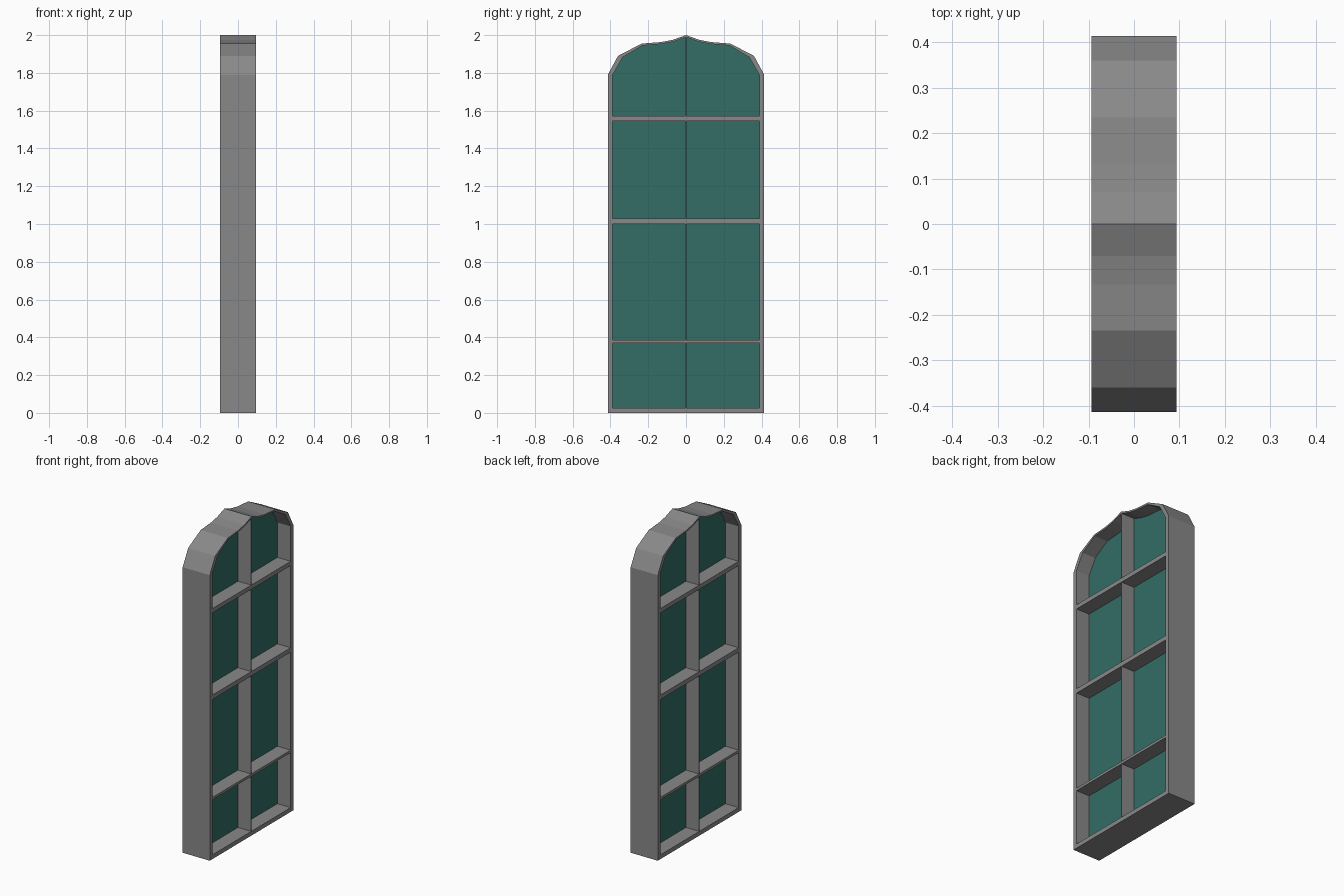
import bpy, bmesh

if "Cube" in bpy.data.objects:
    bpy.data.objects.remove(bpy.data.objects["Cube"])

D = 0.094  # half depth of the frame


def material(name, rgb):
    m = bpy.data.materials.new(name)
    m.diffuse_color = (*rgb, 1)
    m.use_nodes = True
    m.node_tree.nodes["Principled BSDF"].inputs["Base Color"].default_value = m.diffuse_color
    return m


grey = material("grey frame", (0.25, 0.25, 0.25))
teal = material("teal glass", (0.033, 0.155, 0.137))


def finish(name, bm, mat):
    bmesh.ops.recalc_face_normals(bm, faces=bm.faces)
    me = bpy.data.meshes.new(name)
    bm.to_mesh(me)
    bm.free()
    me.materials.append(mat)
    ob = bpy.data.objects.new(name, me)
    bpy.context.collection.objects.link(ob)
    return ob


def mirrored(half):
    """Close a right-half outline (bottom to apex) across y = 0."""
    return half + [(-y, z) for y, z in reversed(half) if y > 0]


def box(name, y0, y1, z0, z1, hx, mat):
    bm = bmesh.new()
    bmesh.ops.create_cube(bm, size=1)
    for v in bm.verts:
        v.co = (v.co.x * 2 * hx, (y0 + y1) / 2 + v.co.y * (y1 - y0),
                (z0 + z1) / 2 + v.co.z * (z1 - z0))
    return finish(name, bm, mat)


outer = mirrored([(0.414, 0), (0.414, 1.79), (0.36, 1.89), (0.235, 1.955),
                  (0.133, 1.963), (0.07, 1.975), (0, 2.0)])
inner = mirrored([(0.388, 0.027), (0.388, 1.79), (0.335, 1.883), (0.23, 1.945),
                  (0.131, 1.953), (0.067, 1.965), (0, 1.989)])

# Outer frame: a ring between the two outlines, on both faces
bm = bmesh.new()
rings = [[bm.verts.new((x, y, z)) for y, z in loop]
         for loop, x in ((outer, D), (inner, D), (inner, -D), (outer, -D))]
n = len(outer)
for k in range(4):
    a, b = rings[k], rings[(k + 1) % 4]
    for i in range(n):
        j = (i + 1) % n
        bm.faces.new((a[i], a[j], b[j], b[i]))
finish("window_frame", bm, grey)

# Glass pane in the middle of the depth
bm = bmesh.new()
face = bm.faces.new([bm.verts.new((-0.002, y, z)) for y, z in inner])
ext = bmesh.ops.extrude_face_region(bm, geom=[face], use_keep_orig=True)
for v in ext["geom"]:
    if isinstance(v, bmesh.types.BMVert):
        v.co.x = 0.002
bmesh.ops.triangulate(bm, faces=[f for f in bm.faces if len(f.verts) > 4])
finish("glass_pane", bm, teal)

# Crossbars and the thin centre bar
for i, (z0, z1) in enumerate(((0.371, 0.387), (1.001, 1.029), (1.544, 1.571))):
    box(f"crossbar_{i + 1}", -0.388, 0.388, z0, z1, D, grey)
box("centre_bar", -0.003, 0.003, 0.02, 1.99, D - 0.001, grey)
